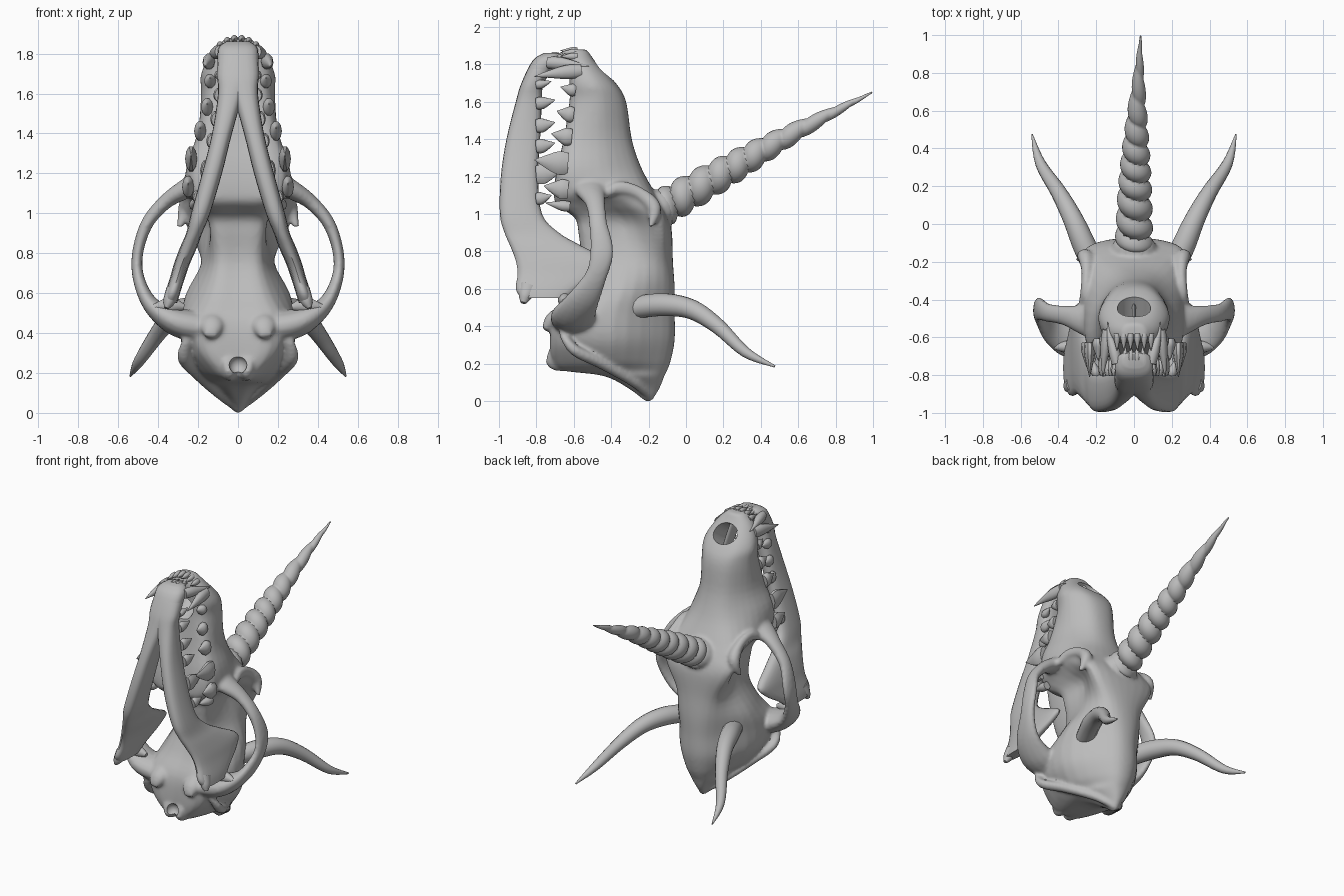
import bpy, bmesh, math
from mathutils import Vector, Matrix

if "Cube" in bpy.data.objects:
    bpy.data.objects.remove(bpy.data.objects["Cube"], do_unlink=True)

bone = bpy.data.materials.new("grey_bone")
bone.use_nodes = True
bone.diffuse_color = (0.5, 0.5, 0.5, 1)
bone.node_tree.nodes["Principled BSDF"].inputs["Base Color"].default_value = (0.5, 0.5, 0.5, 1)


def resample(rows, steps, cyclic=False):
    """Smooth curve through equal-length tuples."""
    n = len(rows)
    get = (lambda i: rows[i % n]) if cyclic else (lambda i: rows[max(0, min(n - 1, i))])
    out = []
    for i in range(n if cyclic else n - 1):
        for s in range(steps):
            t = s / steps
            out.append(tuple(
                b + 0.5 * t * (c - a + t * (2 * a - 5 * b + 4 * c - d + t * (3 * (b - c) + d - a)))
                for a, b, c, d in zip(get(i - 1), get(i), get(i + 1), get(i + 2))))
    return out if cyclic else out + [tuple(rows[-1])]


def skin(bm, rings):
    """Join closed rings into a capped tube."""
    vs = [[bm.verts.new(p) for p in ring] for ring in rings]
    n = len(vs[0])
    for a, b in zip(vs, vs[1:]):
        for i in range(n):
            j = (i + 1) % n
            bm.faces.new((a[i], a[j], b[j], b[i]))
    bm.faces.new(vs[0][::-1])
    bm.faces.new(vs[-1])


def sweep(bm, points, ref=(0, 0, 1), sides=14, steps=5, ridge=None):
    """Tube through points given as x, y, z, radius, second radius."""
    path = resample(points, steps)
    rings = []
    for k, p in enumerate(path):
        a, b = path[max(k - 1, 0)], path[min(k + 1, len(path) - 1)]
        t = (Vector(b[:3]) - Vector(a[:3])).normalized()
        u = t.cross(Vector(ref)).normalized()
        v = u.cross(t)
        ring = []
        for i in range(sides):
            ang = math.tau * i / sides
            f = ridge(k / (len(path) - 1), ang) if ridge else 1
            ring.append(Vector(p[:3]) + f * (u * math.cos(ang) * max(p[3], 0.001)
                                             + v * math.sin(ang) * max(p[4], 0.001)))
        rings.append(ring)
    skin(bm, rings)


def pair(bm, points, ref=(0, 0, 1)):
    for s in (1, -1):
        sweep(bm, [(s * p[0],) + p[1:] for p in points], ref)


def finish(name, bm, mirror=False, angle=50):
    bmesh.ops.recalc_face_normals(bm, faces=bm.faces)
    mesh = bpy.data.meshes.new(name)
    bm.to_mesh(mesh)
    bm.free()
    ob = bpy.data.objects.new(name, mesh)
    bpy.context.collection.objects.link(ob)
    mesh.materials.append(bone)
    bpy.ops.object.select_all(action='DESELECT')
    ob.select_set(True)
    bpy.context.view_layer.objects.active = ob
    bpy.ops.object.shade_smooth_by_angle(angle=math.radians(angle))
    if mirror:
        ob.modifiers.new("mirror", 'MIRROR').use_mirror_merge = False
    return ob


# Nasal opening through the snout, and the hollow at the skull base
bm = bmesh.new()
tilt = Matrix.Translation((0, -.46, 1.755)) @ Matrix.Rotation(math.radians(-56), 4, 'X')
bmesh.ops.create_cone(bm, cap_ends=True, segments=32, radius1=.75, radius2=1.1, depth=.8,
                      matrix=tilt @ Matrix.Diagonal((.095, .08, 1, 1)))
bmesh.ops.create_uvsphere(bm, u_segments=16, v_segments=10, radius=.045,
                          matrix=Matrix.Translation((0, -.74, .24)))
cutter = finish("opening_cutter", bm)
cutter.hide_render = True

# Skull: height, palate y, crown y, then half widths at palate, middle, crown
sections = [
    (1.88, -.61, -.53, .05, .06, .04), (1.81, -.63, -.48, .10, .13, .09),
    (1.7, -.62, -.375, .14, .185, .12), (1.6, -.62, -.32, .14, .185, .11),
    (1.4, -.65, -.29, .18, .195, .11), (1.25, -.685, -.24, .225, .245, .14),
    (1.12, -.70, -.17, .22, .265, .21), (1.05, -.685, -.13, .18, .21, .25),
    (.98, -.59, -.095, .145, .155, .27),
    (.9, -.57, -.075, .13, .145, .24), (.75, -.56, -.07, .12, .18, .16),
    (.6, -.62, -.06, .16, .26, .14), (.47, -.70, -.06, .22, .285, .13),
    (.33, -.72, -.06, .20, .28, .13), (.22, -.71, -.08, .13, .22, .11),
    (.165, -.66, -.10, .08, .16, .09), (.135, -.44, -.115, .06, .13, .07),
    (.07, -.31, -.14, .03, .06, .035), (0, -.22, -.18, .008, .01, .008)]
rings = []
for z, yv, yd, wv, wm, wd in resample(sections, 4):
    d = yd - yv
    half = [(wv, yv + .04 * d), (wm, yv + .5 * d), (wd, yv + .9 * d)]
    loop = [(0, yv)] + half + [(0, yd)] + [(-x, y) for x, y in half[::-1]]
    rings.append([(x, y, z) for x, y in resample(loop, 4, True)])
bm = bmesh.new()
skin(bm, rings)
# cheek arches
pair(bm, [(.16, -.52, 1.19, .04, .09), (.25, -.51, 1.13, .05, .085), (.36, -.485, 1.06, .038, .055),
          (.455, -.47, .95, .032, .05), (.503, -.45, .8, .028, .065), (.497, -.48, .67, .03, .06),
          (.435, -.55, .54, .042, .09), (.32, -.60, .46, .07, .12), (.2, -.60, .43, .08, .12)],
     (0, 1, 0))
# eye socket rims ending in brow points
pair(bm, [(.28, -.46, 1.09, .02, .02), (.26, -.36, 1.14, .035, .025), (.25, -.25, 1.11, .035, .03),
          (.26, -.17, 1.03, .04, .04), (.295, -.19, .93, .012, .015)], (1, 0, 0))
# ridge around the back, ear knobs and neck joints
pair(bm, [(.25, -.66, .37, .03, .02), (.27, -.6, .275, .035, .03), (.205, -.45, .2, .035, .03),
          (.10, -.28, .1, .03, .025), (.008, -.19, .018, .018, .015)])
pair(bm, [(.13, -.62, .5, .03, .03), (.13, -.71, .44, .04, .06), (.14, -.755, .38, .018, .03)],
     (1, 0, 0))
pair(bm, [(.04, -.55, .22, .05, .06), (.045, -.69, .23, .042, .07), (.04, -.74, .24, .03, .04)])
# bony mound carrying the brow horn
sweep(bm, [(0, -.26, .95, .1, .1), (0, -.17, 1.01, .13, .11), (0, -.11, 1.045, .115, .1),
           (0, -.08, 1.06, .09, .08)])
skull = finish("skull", bm)

# Blend the skull parts into one bone, then cut the openings
remesh = skull.modifiers.new("blend", 'REMESH')
remesh.mode, remesh.voxel_size = 'VOXEL', .011
skull.modifiers.new("soften", 'SMOOTH').iterations = 8
cut = skull.modifiers.new("openings", 'BOOLEAN')
cut.operation, cut.solver, cut.object = 'DIFFERENCE', 'EXACT', cutter
for name in ("blend", "soften", "openings"):
    bpy.ops.object.modifier_apply(modifier=name)
bpy.ops.object.shade_smooth_by_angle(angle=math.radians(50))
bpy.data.objects.remove(cutter, do_unlink=True)

# Thin wall dividing the nasal opening
bm = bmesh.new()
sweep(bm, [(0, -.58, 1.85, .04, .012), (0, -.53, 1.765, .055, .012), (0, -.47, 1.68, .05, .012),
           (0, -.43, 1.62, .03, .012)], ref=(1, 0, 0))
finish("nasal_septum", bm)

# Lower jaw: height, front y, back y, inner x, outer x
jaw = [(1.86, -.76, -.68, -.06, .06), (1.82, -.82, -.68, -.1, .095), (1.7, -.88, -.76, -.09, .105),
       (1.6, -.91, -.77, -.03, .1), (1.4, -.96, -.78, .03, .13), (1.2, -.99, -.79, .08, .18),
       (1.0, -.995, -.77, .14, .235), (.9, -.97, -.68, .18, .26), (.83, -.94, -.56, .205, .29),
       (.75, -.91, -.42, .24, .32), (.68, -.9, -.46, .265, .34), (.6, -.91, -.58, .29, .365),
       (.55, -.88, -.64, .305, .375)]
rings = []
for z, y0, y1, x0, x1 in resample(jaw, 4):
    ring = []
    for i in range(20):
        c, s = math.cos(math.tau * i / 20), math.sin(math.tau * i / 20)
        c, s = (math.copysign(abs(q) ** .75, q) for q in (c, s))
        ring.append(((x0 + x1) / 2 + c * (x1 - x0) / 2, (y0 + y1) / 2 + s * (y1 - y0) / 2, z))
    rings.append(ring)
bm = bmesh.new()
skin(bm, rings)
sweep(bm, [(.27, -.65, .53, .015, .015), (.34, -.65, .54, .035, .04), (.42, -.65, .53, .015, .015)])
sweep(bm, [(.33, -.84, .62, .03, .05), (.345, -.86, .56, .03, .035), (.36, -.87, .525, .012, .015)],
      ref=(0, 1, 0))
finish("lower_jaw", bm, True)


def tooth(bm, x, z, y, length, rx, rz, dx=0, dz=0):
    sweep(bm, [(x, y, z, rx * .9, rz * .9), (x + dx * .3, y + length * .3, z + dz * .2, rx, rz),
               (x + dx * .8, y + length * .7, z + dz * .6, rx * .5, rz * .5),
               (x + dx, y + length, z + dz, .002, .002)], sides=10, steps=3)


# Upper teeth
bm = bmesh.new()
for x, z, y, length, rz in ((.14, 1.66, -.59, .08, .035), (.155, 1.53, -.6, .09, .045),
                            (.19, 1.41, -.61, .11, .05), (.235, 1.27, -.63, .18, .065),
                            (.25, 1.13, -.63, .13, .055), (.215, 1.04, -.62, .13, .03)):
    tooth(bm, x, z, y, -length, .03, rz, dz=.02)
tooth(bm, .14, 1.765, -.56, -.25, .03, .04, dx=.025, dz=-.03)
for x in (.018, .054, .09):
    tooth(bm, x, 1.875 - x * x * 4, -.58, -.09, .017, .02)
finish("upper_teeth", bm, True)

# Lower teeth
bm = bmesh.new()
for x, z, length, rz in ((.09, 1.69, .08, .025), (.095, 1.59, .1, .035), (.11, 1.47, .1, .04),
                         (.13, 1.36, .1, .04), (.16, 1.21, .13, .055), (.2, 1.08, .08, .035)):
    tooth(bm, x, z, -.8, length, .025, rz, dx=.015, dz=.02)
tooth(bm, .09, 1.81, -.74, .22, .03, .035, dx=.05, dz=-.02)
for x in (.016, .047):
    tooth(bm, x, 1.85 - x * x * 4, -.72, .08, .015, .018)
finish("lower_teeth", bm, True)

# Curved side horns
bm = bmesh.new()
sweep(bm, [(.19, -.27, .5, .06, .06), (.26, -.12, .515, .062, .062), (.325, .03, .49, .053, .053),
           (.40, .17, .4, .042, .042), (.495, .32, .26, .028, .028), (.54, .475, .185, .004, .006)])
finish("side_horns", bm, True)


# Spiral brow horn, one rounded coil per turn
def coil(t, ang):
    return .79 + .3 * abs(math.sin(math.pi * (t * 11 - ang / math.tau))) ** .7


bm = bmesh.new()
sweep(bm, [(0, -.13, 1.03, .095, .095), (.005, .2, 1.22, .083, .083), (.015, .55, 1.42, .054, .054),
           (.035, .995, 1.65, .004, .004)], sides=24, steps=44, ridge=coil)
finish("brow_horn", bm, angle=60)
